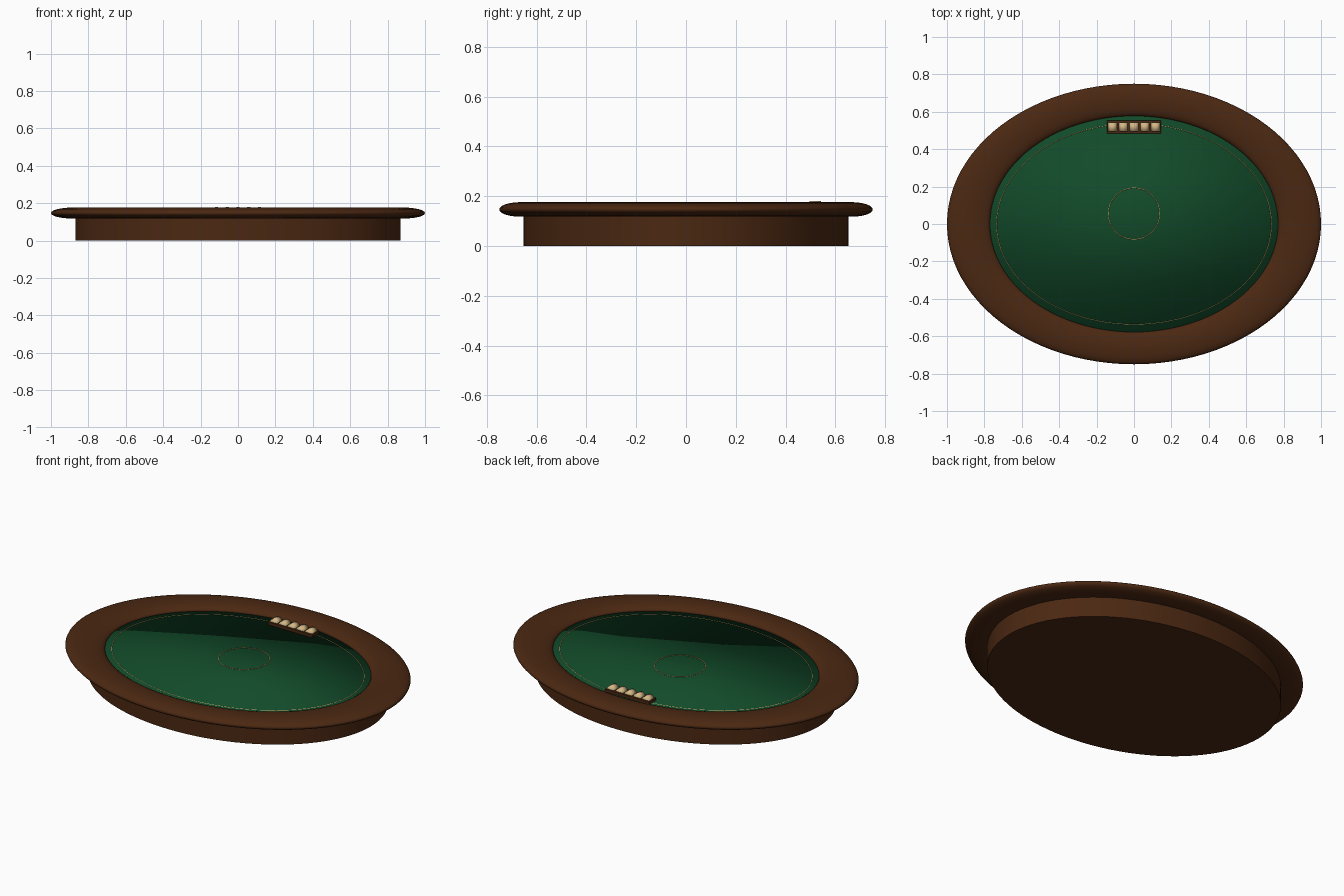
import bpy, math

if "Cube" in bpy.data.objects:
    bpy.data.objects.remove(bpy.data.objects["Cube"])


def mat(name, rgb):
    m = bpy.data.materials.new(name)
    m.diffuse_color = (*rgb, 1.0)
    m.use_nodes = True
    m.node_tree.nodes["Principled BSDF"].inputs["Base Color"].default_value = m.diffuse_color
    return m


wood = mat("dark_wood", (0.07, 0.021, 0.006))
green = mat("green_felt", (0.006, 0.07, 0.023))
gold = mat("gold_line", (0.62, 0.38, 0.13))
ivory = mat("ivory", (0.66, 0.48, 0.24))


def finish(name, material, scale=(1, 1, 1), smooth="angle"):
    o = bpy.context.object
    o.name = name
    o.scale = scale
    o.data.materials.append(material)
    bpy.ops.object.transform_apply(location=False, rotation=True, scale=True)
    if smooth == "angle":
        bpy.ops.object.shade_smooth_by_angle(angle=math.radians(40))
    elif smooth == "all":
        bpy.ops.object.shade_smooth()
    return o


def oval(name, rx, ry, z0, z1, material, smooth):
    bpy.ops.mesh.primitive_cylinder_add(vertices=96, radius=1, depth=z1 - z0,
                                        location=(0, 0, (z0 + z1) / 2))
    return finish(name, material, (rx, ry, 1), smooth)


def ring(name, major, minor, loc, scale, material, sides=8):
    bpy.ops.mesh.primitive_torus_add(major_radius=major, minor_radius=minor,
                                     major_segments=96, minor_segments=sides,
                                     location=loc)
    return finish(name, material, scale, "all")


# oval base and felt playing surface
oval("base", 0.87, 0.6525, 0.0, 0.125, wood, "angle")
oval("felt", 0.80, 0.60, 0.11, 0.145, green, "all")

# padded rail: a flattened oval torus
ring("rail", 0.885, 0.115, (0, 0, 0.147), (1, 0.75, 0.255), wood, 24)

# inlaid lines on the felt
ring("betting_line", 0.735, 0.002, (0, 0, 0.1445), (1, 0.73, 1), gold)
ring("centre_ring", 0.1375, 0.002, (0, 0.056, 0.1455), (1, 1, 1), gold)

# chip tray with five stacks lying on their sides
bpy.ops.mesh.primitive_cube_add(size=1, location=(0, 0.5185, 0.15))
finish("chip_tray", wood, (0.288, 0.069, 0.022), "flat")
for i in range(5):
    bpy.ops.mesh.primitive_cylinder_add(vertices=24, radius=0.024, depth=0.048,
                                        location=((i - 2) * 0.0575, 0.519, 0.156),
                                        rotation=(math.pi / 2, 0, 0))
    finish("chip_stack_%d" % (i + 1), ivory, smooth="all")
